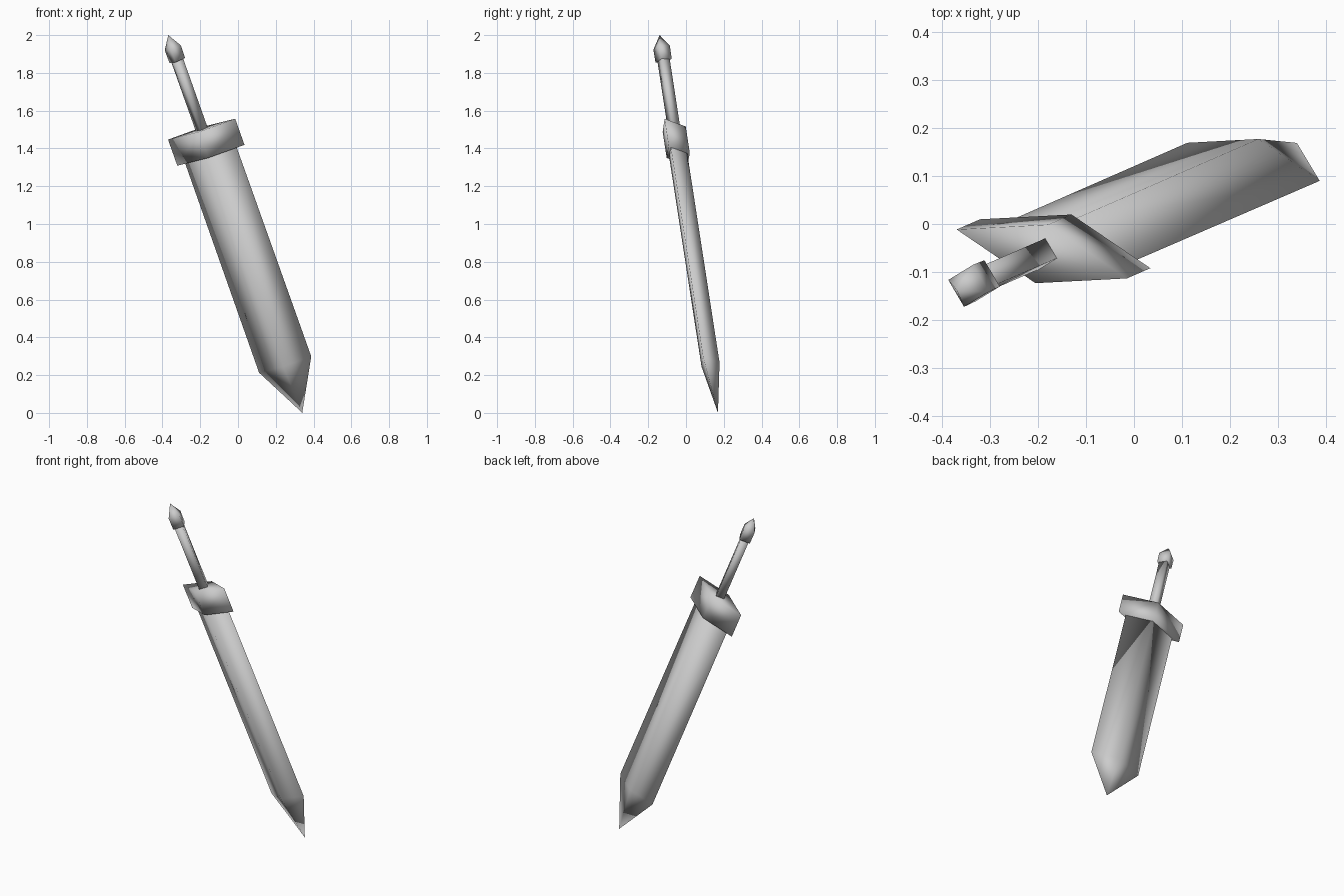
import bpy
import bmesh
from mathutils import Vector, Matrix

if "Cube" in bpy.data.objects:
    bpy.data.objects.remove(bpy.data.objects["Cube"])

# One flat grey for the whole sword
steel = bpy.data.materials.new("steel_grey")
steel.diffuse_color = (0.6, 0.6, 0.6, 1.0)
steel.use_nodes = True
steel.node_tree.nodes["Principled BSDF"].inputs["Base Color"].default_value = steel.diffuse_color

# Tilted sword frame: local x = blade width, y = thickness, z = towards the tip
origin = Vector((-0.1925, -0.0625, 1.502))
axis = Vector((0.331, 0.144, -0.933)).normalized()
width = Vector((0.917, -0.267, 0.30))
width = (width - axis * width.dot(axis)).normalized()
thick = axis.cross(width)
frame = Matrix((width, thick, axis)).transposed().to_4x4()
frame.translation = origin


def loft(name, rings):
    """Diamond-section loft; each ring is (position, half width, half thickness)."""
    bm = bmesh.new()
    loops = []
    for s, a, b in rings:
        if a == 0:
            loops.append([bm.verts.new((0, 0, s))])
        else:
            loops.append([bm.verts.new(p) for p in
                          ((a, 0, s), (0, b, s), (-a, 0, s), (0, -b, s))])
    for lo, hi in zip(loops, loops[1:]):
        for i in range(4):
            j = (i + 1) % 4
            if len(hi) == 1:
                bm.faces.new((lo[i], lo[j], hi[0]))
            else:
                bm.faces.new((lo[i], lo[j], hi[j], hi[i]))
    for end in (loops[0], loops[-1]):
        if len(end) == 4:
            bm.faces.new(end)
    bmesh.ops.recalc_face_normals(bm, faces=bm.faces)
    for f in bm.faces:
        f.smooth = True
    mesh = bpy.data.meshes.new(name)
    bm.to_mesh(mesh)
    bm.free()
    mesh.materials.append(steel)
    obj = bpy.data.objects.new(name, mesh)
    obj.matrix_world = frame
    bpy.context.collection.objects.link(obj)
    return obj


# Blade with pointed tip
loft("blade", [(0.13, 0.148, 0.05), (1.336, 0.15, 0.05), (1.61, 0, 0)])
# Cross guard
loft("guard", [(0.0, 0.193, 0.064), (0.148, 0.193, 0.064)])
# Square grip
loft("handle", [(0.01, 0.034, 0.034), (-0.40, 0.034, 0.034)])
# Pointed pommel
loft("pommel", [(-0.39, 0.045, 0.045), (-0.462, 0.046, 0.046), (-0.534, 0, 0)])
